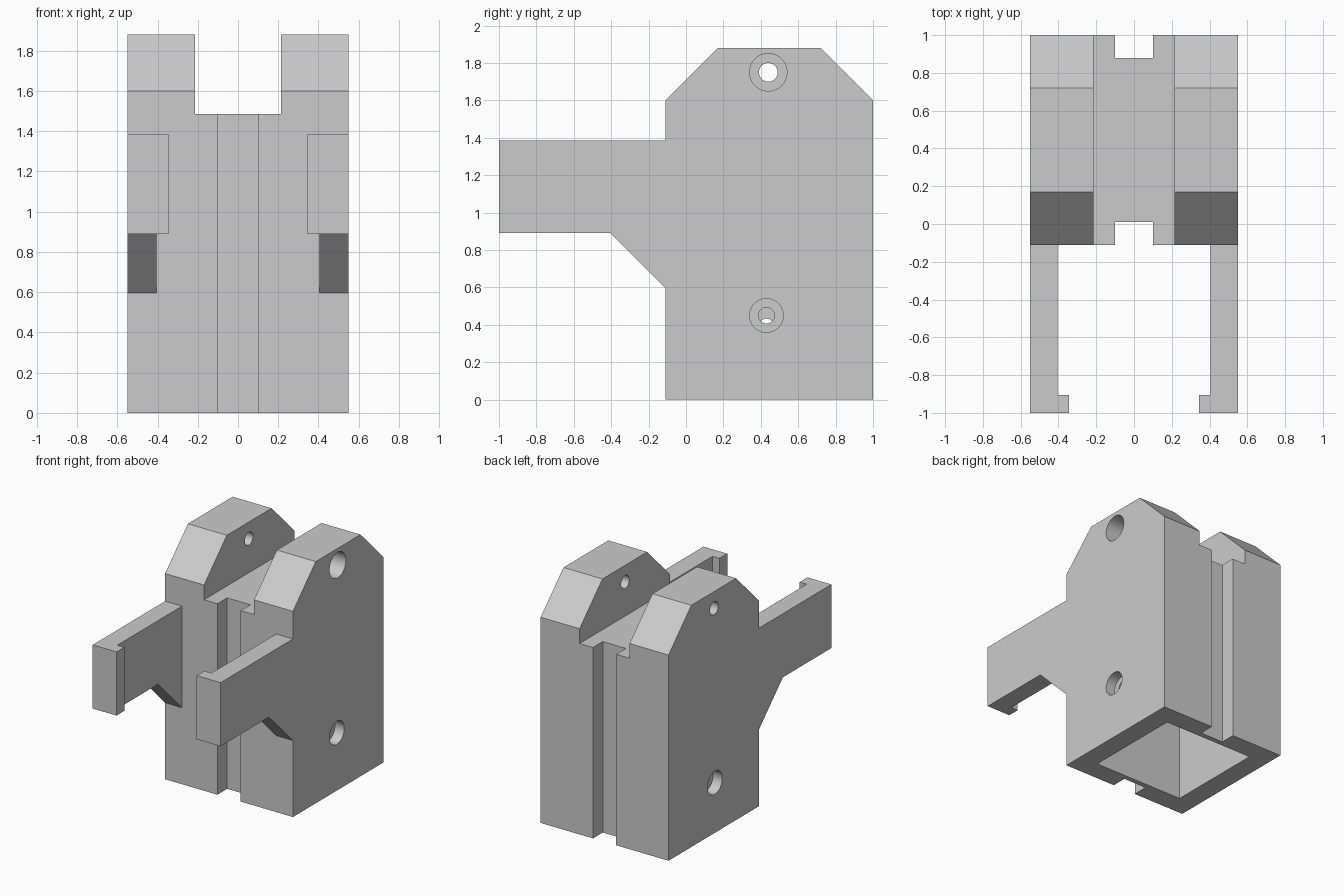
import bpy, bmesh, math
from mathutils import Matrix, Vector

old = bpy.data.objects.get("Cube")
if old:
    bpy.data.objects.remove(old, do_unlink=True)

grey = bpy.data.materials.new("matte grey")
grey.use_nodes = True
colour = (0.6, 0.6, 0.6, 1)
grey.diffuse_color = colour
grey.node_tree.nodes["Principled BSDF"].inputs["Base Color"].default_value = colour


def finish(bm, name):
    bmesh.ops.recalc_face_normals(bm, faces=bm.faces)
    mesh = bpy.data.meshes.new(name)
    bm.to_mesh(mesh)
    bm.free()
    mesh.materials.append(grey)
    obj = bpy.data.objects.new(name, mesh)
    bpy.context.collection.objects.link(obj)
    return obj


def side_prism(name, profile, x0, x1):
    """Extrude a (y, z) outline from x0 to x1."""
    bm = bmesh.new()
    face = bm.faces.new([bm.verts.new((x0, y, z)) for y, z in profile])
    ext = bmesh.ops.extrude_face_region(bm, geom=[face])["geom"]
    verts = [v for v in ext if isinstance(v, bmesh.types.BMVert)]
    bmesh.ops.translate(bm, vec=(x1 - x0, 0, 0), verts=verts)
    return finish(bm, name)


def box(name, lo, hi):
    lo, hi = Vector(lo), Vector(hi)
    bm = bmesh.new()
    bmesh.ops.create_cube(bm, size=1, matrix=Matrix.Translation((lo + hi) / 2)
                          @ Matrix.Diagonal((*(hi - lo), 1)))
    return finish(bm, name)


def bore(name, x0, x1, y, z, radius):
    bm = bmesh.new()
    turn = Matrix.Rotation(math.pi / 2, 4, "Y")
    bmesh.ops.create_cone(bm, cap_ends=True, segments=48, radius1=radius, radius2=radius,
                          depth=x1 - x0, matrix=Matrix.Translation(((x0 + x1) / 2, y, z)) @ turn)
    return finish(bm, name)


def activate(obj):
    bpy.ops.object.select_all(action="DESELECT")
    obj.select_set(True)
    bpy.context.view_layer.objects.active = obj


def cut(obj, cutter):
    activate(obj)
    mod = obj.modifiers.new("cut", "BOOLEAN")
    mod.operation, mod.solver, mod.object = "DIFFERENCE", "EXACT", cutter
    bpy.ops.object.modifier_apply(modifier=mod.name)
    bpy.data.objects.remove(cutter, do_unlink=True)


HALF, FRONT, BACK = 0.55, -0.11, 1.0

# Main block with chamfered lugs
body = side_prism("body", [(FRONT, 0), (BACK, 0), (BACK, 1.6), (0.72, 1.88),
                           (0.17, 1.88), (FRONT, 1.6)], -HALF, HALF)

# Channel between the lugs, vertical slots, and hollow open underneath
cut(body, box("channel", (-0.215, -0.5, 1.485), (0.215, 1.5, 2.5)))
cut(body, box("front_slot", (-0.1, -0.5, -0.5), (0.1, 0.01, 2)))
cut(body, box("back_slot", (-0.1, 0.88, -0.5), (0.1, 1.5, 2)))
cut(body, box("hollow", (-0.39, 0.05, -0.5), (0.39, 0.84, 1.3)))

# Upper pin bore, recessed on one side
cut(body, bore("pin_bore", -1, 1, 0.44, 1.75, 0.05))
cut(body, bore("pin_recess", 0.33, 1, 0.44, 1.75, 0.1))

# Lower stepped bores through each wall
for side, z in ((1, 0.45), (-1, 0.39)):
    for radius, depth in ((0.043, 0.3), (0.09, 0.08)):
        x0, x1 = sorted((side * (HALF - depth), side))
        cut(body, bore("lower_bore", x0, x1, 0.43, z, radius))

# Forward arms with gussets and inward hooks
arm = side_prism("arms", [(FRONT, 0.595), (FRONT, 1.385), (-1, 1.385),
                          (-1, 0.89), (-0.405, 0.89)], 0.405, HALF)
hook = box("arm_hooks", (0.345, -1, 0.89), (0.405, -0.905, 1.385))
for part in (arm, hook):
    activate(part)
    part.modifiers.new("mirror", "MIRROR").use_axis = (True, False, False)
    bpy.ops.object.modifier_apply(modifier="mirror")

activate(body)
bpy.ops.object.shade_smooth_by_angle(angle=math.radians(30))
